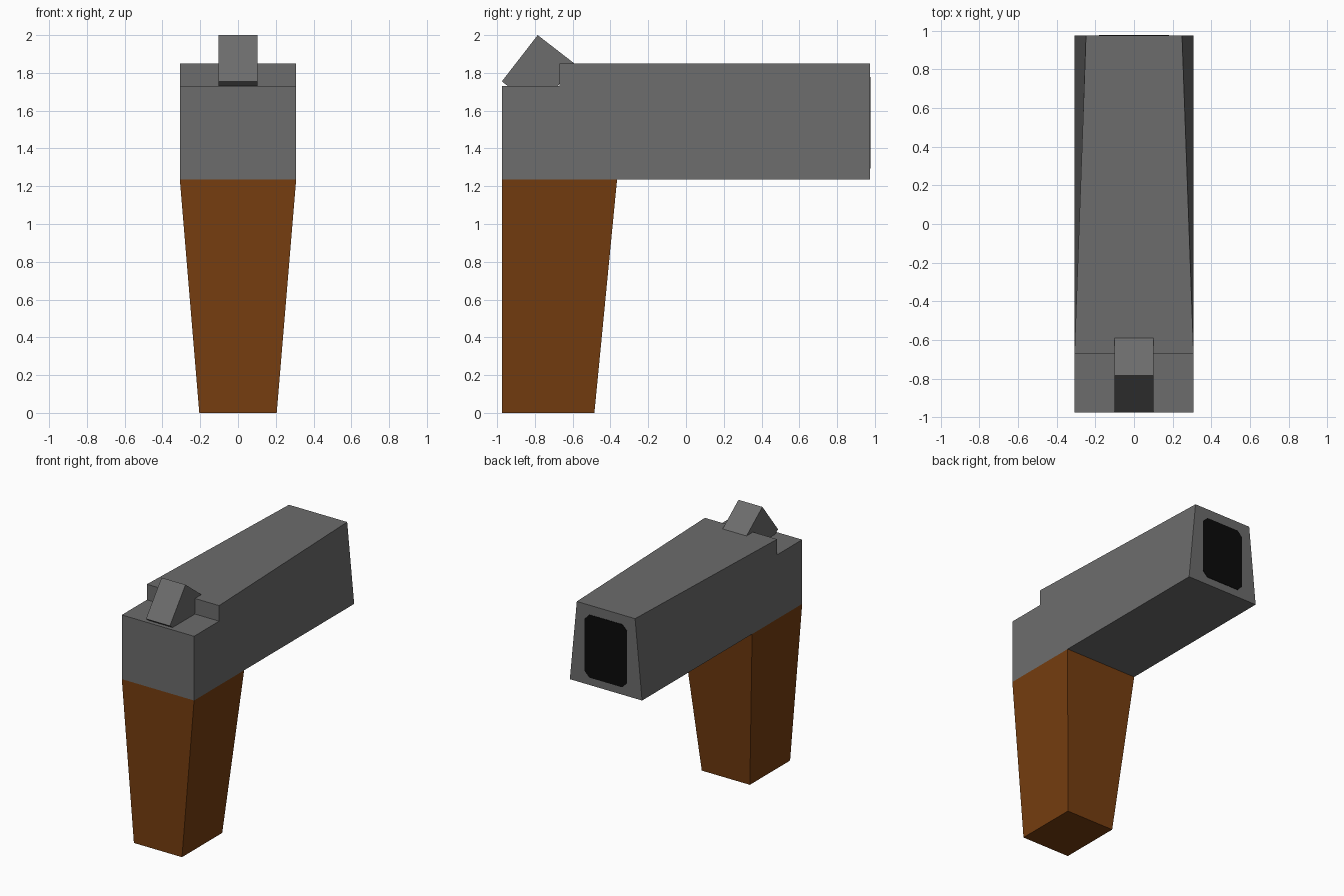
import bpy, bmesh
from mathutils import Vector

if "Cube" in bpy.data.objects:
    bpy.data.objects.remove(bpy.data.objects["Cube"])


def material(name, rgb):
    m = bpy.data.materials.new(name)
    m.diffuse_color = (*rgb, 1)
    m.use_nodes = True
    m.node_tree.nodes["Principled BSDF"].inputs["Base Color"].default_value = m.diffuse_color
    return m


STEEL = material("grey steel", (0.15, 0.15, 0.15))
WOOD = material("brown wood", (0.18, 0.047, 0.005))
BLACK = material("black bore", (0.003, 0.003, 0.003))


def prism(name, points, offset, mat, adjust=None):
    """Extrude a closed outline by offset, optionally moving vertices."""
    bm = bmesh.new()
    face = bm.faces.new([bm.verts.new(p) for p in points])
    new = bmesh.ops.extrude_face_region(bm, geom=[face])["geom"]
    bmesh.ops.translate(bm, vec=offset,
                        verts=[v for v in new if isinstance(v, bmesh.types.BMVert)])
    for v in bm.verts:
        if adjust:
            adjust(v.co)
    bmesh.ops.recalc_face_normals(bm, faces=bm.faces)
    me = bpy.data.meshes.new(name)
    bm.to_mesh(me)
    bm.free()
    me.materials.append(mat)
    ob = bpy.data.objects.new(name, me)
    bpy.context.collection.objects.link(ob)
    return ob


def side_profile(name, yz, half, mat, adjust=None):
    return prism(name, [(-half, y, z) for y, z in yz], (2 * half, 0, 0), mat, adjust)


# Barrel body: stepped profile, top edge narrowing towards the muzzle
def narrow_top(co):
    if co.y > 0.9 and co.z > 1.8:
        co.x *= 0.25 / 0.31


side_profile("barrel_body",
             [(-0.975, 1.235), (0.975, 1.235), (0.975, 1.85),
              (-0.67, 1.85), (-0.67, 1.73), (-0.975, 1.73)],
             0.308, STEEL, narrow_top)


# Grip: tapers towards its foot
def narrow_foot(co):
    if co.z < 0.1:
        co.x *= 0.205 / 0.308


side_profile("grip", [(-0.975, 0), (-0.485, 0), (-0.365, 1.235), (-0.975, 1.235)],
             0.308, WOOD, narrow_foot)

# Hammer: tilted block sunk into the rear step
top = Vector((-0.785, 2.0))
down = Vector((-0.19, -0.245))
back = Vector((0.197, -0.1525))
side_profile("hammer", [top, top + down, top + down + back, top + back], 0.102, STEEL)

# Muzzle opening: thin black plate with clipped corners
hw, z0, z1, c = 0.18, 1.293, 1.777, 0.04
half = [(hw - c, z0), (hw, z0 + c), (hw, z1 - c), (hw - c, z1)]
outline = half + [(-x, z) for x, z in reversed(half)]
prism("muzzle_opening", [(x, 0.972, z) for x, z in outline], (0, 0.006, 0), BLACK)
